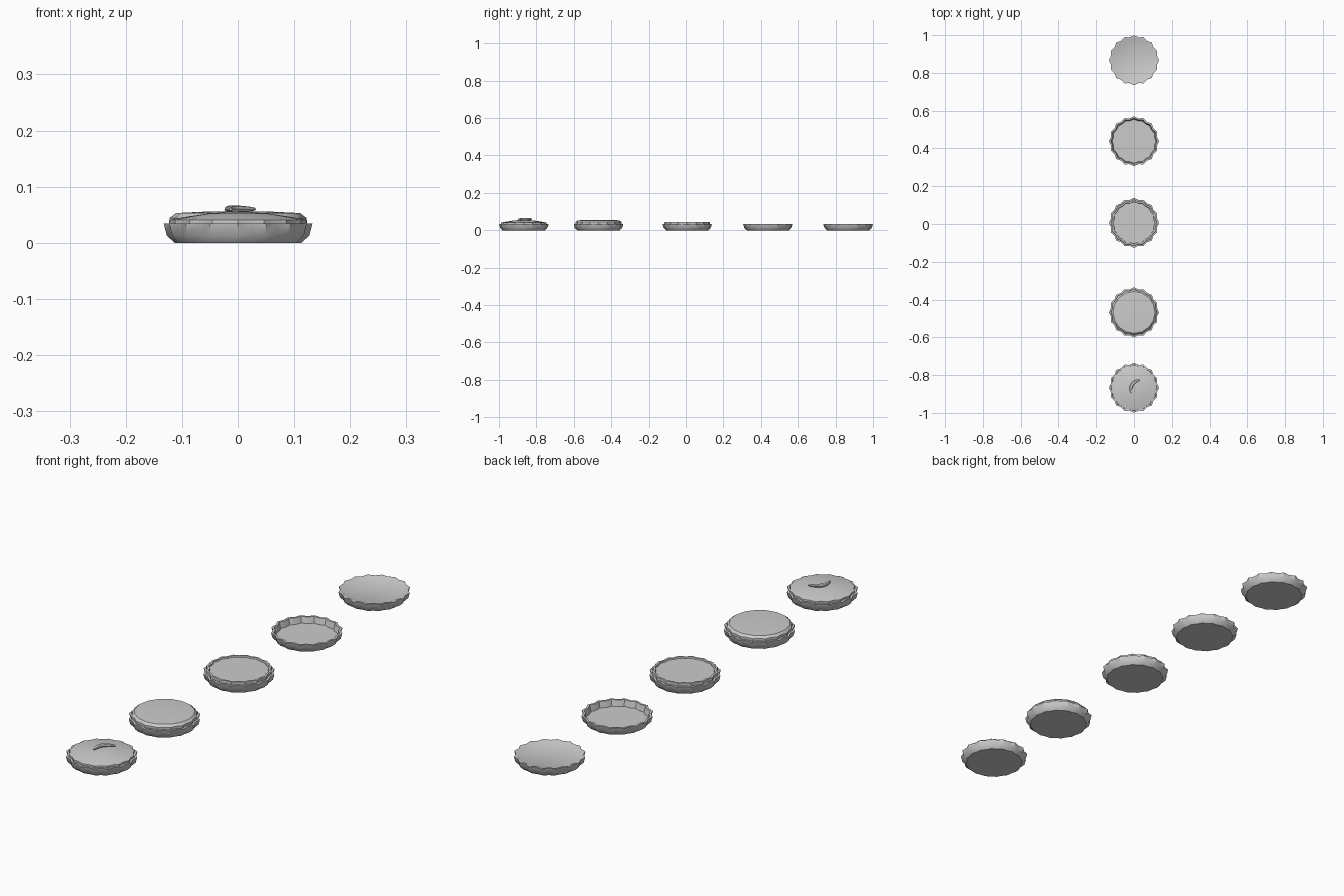
import bpy, bmesh
from math import sin, cos, pi, radians
from mathutils import Vector

if "Cube" in bpy.data.objects:
    bpy.data.objects.remove(bpy.data.objects["Cube"])

LOBES = 16
N = LOBES * 2


def shade(ob):
    bpy.context.view_layer.objects.active = ob
    ob.select_set(True)
    bpy.ops.object.shade_smooth_by_angle(angle=radians(40))
    ob.select_set(False)


def fluted(name, y, profile, cap_start=True, cap_end=True):
    """Loft of scalloped rings; profile = (radius, z, scallop depth)."""
    bm = bmesh.new()
    rings = []
    for r, z, d in profile:
        rings.append([bm.verts.new(((r - d * (k % 2)) * cos(2 * pi * k / N),
                                    y + (r - d * (k % 2)) * sin(2 * pi * k / N), z))
                      for k in range(N)])
    for a, b in zip(rings, rings[1:]):
        for k in range(N):
            j = (k + 1) % N
            bm.faces.new((a[k], a[j], b[j], b[k]))
    if cap_start:
        bm.faces.new(rings[0][::-1])
    if cap_end:
        bm.faces.new(rings[-1])
    me = bpy.data.meshes.new(name)
    bm.to_mesh(me)
    bm.free()
    ob = bpy.data.objects.new(name, me)
    bpy.context.collection.objects.link(ob)
    shade(ob)
    return ob


def dish(name, y, floor):
    # outer wall, rim, inner wall, floor
    return fluted(name, y, [(0.113, 0, 0.004), (0.127, 0.013, 0.007), (0.1325, 0.034, 0.009),
                            (0.123, 0.034, 0.008), (0.116, floor, 0.006)])


def curved_slice(name, y):
    # tapered crescent swept along an arc
    bm = bmesh.new()
    p0, p1, p2 = Vector((-0.013, -0.030)), Vector((-0.030, 0.026)), Vector((0.031, 0.042))
    rings, steps, sides = [], 10, 8
    for i in range(steps + 1):
        t = i / steps
        p = p0 * (1 - t) ** 2 + p1 * 2 * t * (1 - t) + p2 * t * t
        d = ((p1 - p0) * (1 - t) + (p2 - p1) * t).normalized()
        w = 0.003 + 0.0055 * sin(pi * t) ** 0.6 if 0 < i < steps else 0.003
        rings.append([bm.verts.new((p.x - d.y * w * cos(2 * pi * k / sides),
                                    y + p.y + d.x * w * cos(2 * pi * k / sides),
                                    0.0600 + w * 0.8 * sin(2 * pi * k / sides)))
                      for k in range(sides)])
    for a, b in zip(rings, rings[1:]):
        for k in range(sides):
            j = (k + 1) % sides
            bm.faces.new((a[k], a[j], b[j], b[k]))
    bm.faces.new(rings[0])
    bm.faces.new(rings[-1])
    bmesh.ops.recalc_face_normals(bm, faces=bm.faces)
    me = bpy.data.meshes.new(name)
    bm.to_mesh(me)
    bm.free()
    ob = bpy.data.objects.new(name, me)
    bpy.context.collection.objects.link(ob)
    shade(ob)


# five stages of the pie, back to front
Y = [0.867, 0.438, 0.006, -0.468, -0.867]
dish("filled_dish", Y[0], 0.031)
dish("empty_crust_dish", Y[1], 0.010)

# dish with raised inner crust ring and filling
dish("crust_dish", Y[2], 0.020)
fluted("raised_crust", Y[2], [(0.117, 0.018, 0.006), (0.123, 0.037, 0.007), (0.122, 0.045, 0.007),
                              (0.113, 0.045, 0.006), (0.111, 0.040, 0.005)])

# dish with a tall lid
dish("topped_dish", Y[3], 0.020)
fluted("tall_topping", Y[3], [(0.117, 0.018, 0.006), (0.123, 0.037, 0.007), (0.122, 0.044, 0.006),
                              (0.111, 0.053, 0.002), (0.060, 0.0555, 0)])

# dish with a domed lid and a curved slice
dish("finished_dish", Y[4], 0.020)
fluted("domed_topping", Y[4], [(0.117, 0.018, 0.006), (0.122, 0.036, 0.007), (0.121, 0.041, 0.006),
                               (0.095, 0.046, 0.001), (0.055, 0.052, 0), (0.020, 0.055, 0)])
curved_slice("fruit_slice", Y[4])
